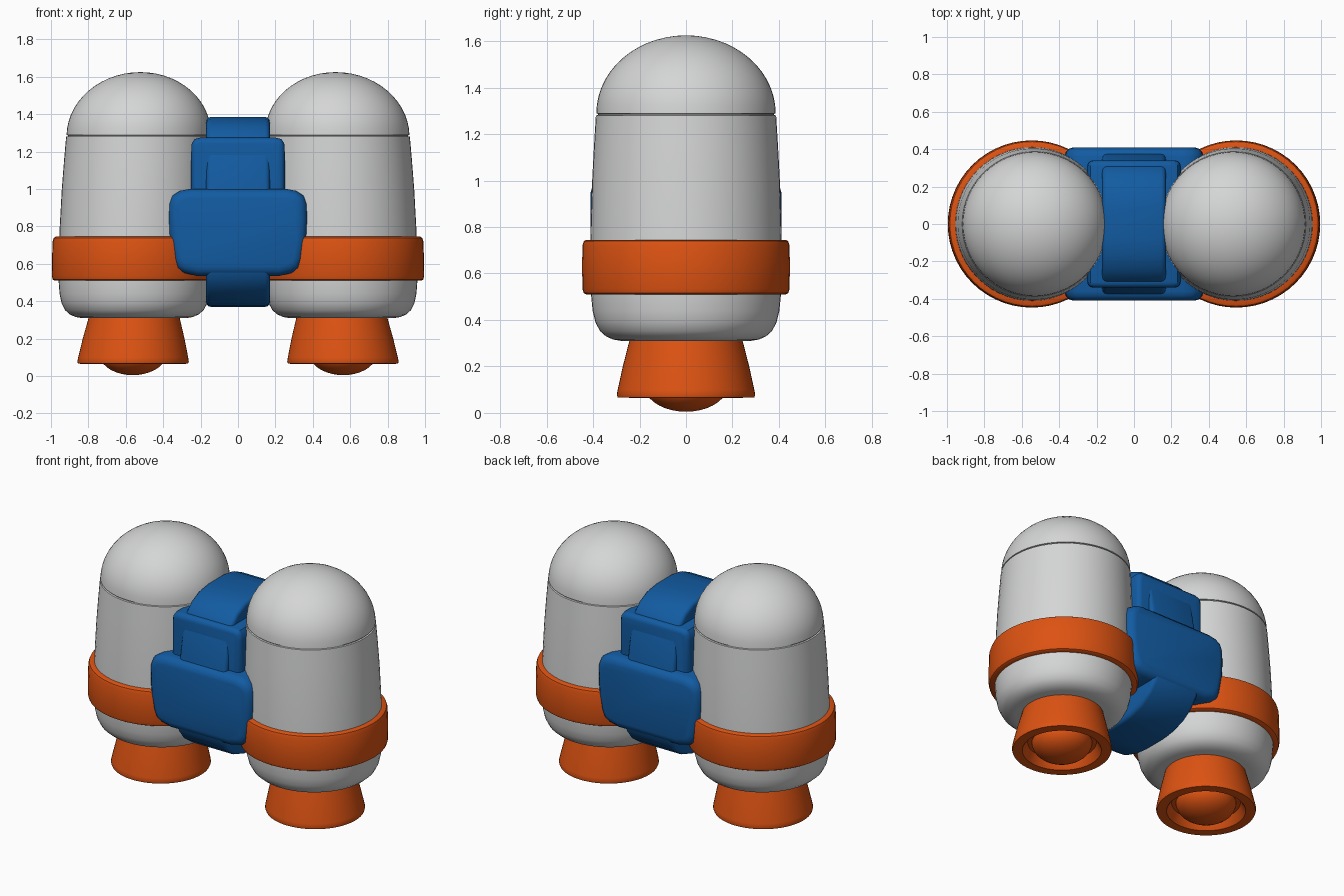
import bpy, bmesh, math

if "Cube" in bpy.data.objects:
    bpy.data.objects.remove(bpy.data.objects["Cube"])

SEG = 56


def material(name, rgb):
    m = bpy.data.materials.new(name)
    m.diffuse_color = (*rgb, 1)
    m.use_nodes = True
    m.node_tree.nodes["Principled BSDF"].inputs["Base Color"].default_value = m.diffuse_color
    return m


GREY = material("light grey", (0.66, 0.67, 0.665))
ORANGE = material("orange", (0.72, 0.085, 0.006))
BLUE = material("blue", (0.006, 0.105, 0.36))


def finish(bm, name, mat, angle=35):
    bmesh.ops.recalc_face_normals(bm, faces=bm.faces)
    me = bpy.data.meshes.new(name)
    bm.to_mesh(me)
    bm.free()
    ob = bpy.data.objects.new(name, me)
    bpy.context.collection.objects.link(ob)
    me.materials.append(mat)
    bpy.ops.object.select_all(action='DESELECT')
    ob.select_set(True)
    bpy.context.view_layer.objects.active = ob
    bpy.ops.object.shade_smooth_by_angle(angle=math.radians(angle))
    return ob


def axis_x(z):
    # tanks lean very slightly inwards towards the top
    return 0.553 - 0.025 * (z - 0.4)


def lathe(name, profile, mat, side, closed=False):
    bm = bmesh.new()
    rings = []
    for r, z in profile:
        cx = side * axis_x(z)
        if r == 0:
            rings.append([bm.verts.new((cx, 0, z))])
        else:
            rings.append([bm.verts.new((cx + r * math.cos(2 * math.pi * i / SEG),
                                        r * math.sin(2 * math.pi * i / SEG), z))
                          for i in range(SEG)])
    pairs = list(zip(rings, rings[1:]))
    if closed:
        pairs.append((rings[-1], rings[0]))
    for a, b in pairs:
        for i in range(SEG):
            j = (i + 1) % SEG
            if len(a) == 1:
                bm.faces.new((a[0], b[i], b[j]))
            elif len(b) == 1:
                bm.faces.new((a[i], a[j], b[0]))
            else:
                bm.faces.new((a[i], a[j], b[j], b[i]))
    return finish(bm, name, mat)


def slab(name, half, axis, depth, bevel, mat):
    """Mirror a half outline (u, z), top to bottom, extrude it along axis, round the rims."""
    outline = half + [(-u, z) for u, z in reversed(half)]
    place = (lambda u, z, d: (d, u, z)) if axis == 'x' else (lambda u, z, d: (u, d, z))
    bm = bmesh.new()
    front = [bm.verts.new(place(u, z, -depth)) for u, z in outline]
    back = [bm.verts.new(place(u, z, depth)) for u, z in outline]
    caps = [bm.faces.new(front), bm.faces.new(back)]
    n = len(outline)
    for i in range(n):
        j = (i + 1) % n
        bm.faces.new((front[i], front[j], back[j], back[i]))
    bmesh.ops.recalc_face_normals(bm, faces=bm.faces)
    rim = list({e for f in caps for e in f.edges})
    bmesh.ops.bevel(bm, geom=rim, offset=bevel, segments=3, profile=0.5, affect='EDGES')
    return finish(bm, name, mat, 40)


def arc(r, z0, h, a0, a1, n):
    return [(max(0, round(r * math.cos(math.radians(a0 + (a1 - a0) * i / n)), 5)),
             z0 + h * math.sin(math.radians(a0 + (a1 - a0) * i / n))) for i in range(n + 1)]


# tank body with rounded base, seam groove and dome
tank = [(0, 0.31), (0.28, 0.31), (0.315, 0.316), (0.345, 0.33), (0.37, 0.352), (0.39, 0.39),
        (0.402, 0.44), (0.41, 0.52), (0.412, 0.65), (0.41, 0.8), (0.404, 1.0),
        (0.396, 1.15), (0.388, 1.28), (0.379, 1.282), (0.379, 1.287)]
tank += arc(0.386, 1.289, 0.336, 0, 90, 14)
# strap ring with rounded edges
ring = [(0.39, 0.51), (0.43, 0.51), (0.44, 0.516), (0.446, 0.535), (0.447, 0.63),
        (0.446, 0.72), (0.44, 0.739), (0.43, 0.745), (0.39, 0.745)]
# flared nozzle with recessed mouth
nozzle = [(0, 0.33), (0.238, 0.33), (0.245, 0.305), (0.272, 0.2), (0.294, 0.1), (0.298, 0.078),
          (0.294, 0.066), (0.236, 0.065), (0.222, 0.085), (0.205, 0.12), (0, 0.12)]
# rounded plug inside the nozzle
plug = arc(0.18, 0.12, 0.115, -90, 0, 9) + [(0, 0.125)]

for side, label in ((-1, "left"), (1, "right")):
    lathe(label + "_tank", tank, GREY, side)
    lathe(label + "_strap_ring", ring, ORANGE, side, closed=True)
    lathe(label + "_nozzle", nozzle, ORANGE, side)
    lathe(label + "_nozzle_plug", plug, ORANGE, side)

# central spine with arched top and curved base
slab("central_spine",
     [(0.08, 1.385), (0.17, 1.372), (0.25, 1.335), (0.305, 1.28), (0.335, 1.21), (0.37, 1.02),
      (0.398, 0.84), (0.41, 0.7), (0.408, 0.6), (0.39, 0.53), (0.34, 0.465), (0.26, 0.41),
      (0.16, 0.378), (0.08, 0.37)],
     'x', 0.17, 0.025, BLUE)
# upper bracket between spine and tanks
slab("upper_bracket",
     [(0.2, 1.275), (0.232, 1.267), (0.247, 1.245), (0.25, 1.2), (0.25, 0.6), (0.2, 0.55)],
     'y', 0.34, 0.03, BLUE)
# wide lower clamp that grips both tanks
slab("lower_clamp",
     [(0.26, 1.0), (0.31, 0.99), (0.35, 0.965), (0.368, 0.92), (0.372, 0.84), (0.366, 0.73),
      (0.345, 0.62), (0.325, 0.575), (0.29, 0.552), (0.22, 0.535)],
     'y', 0.41, 0.05, BLUE)
